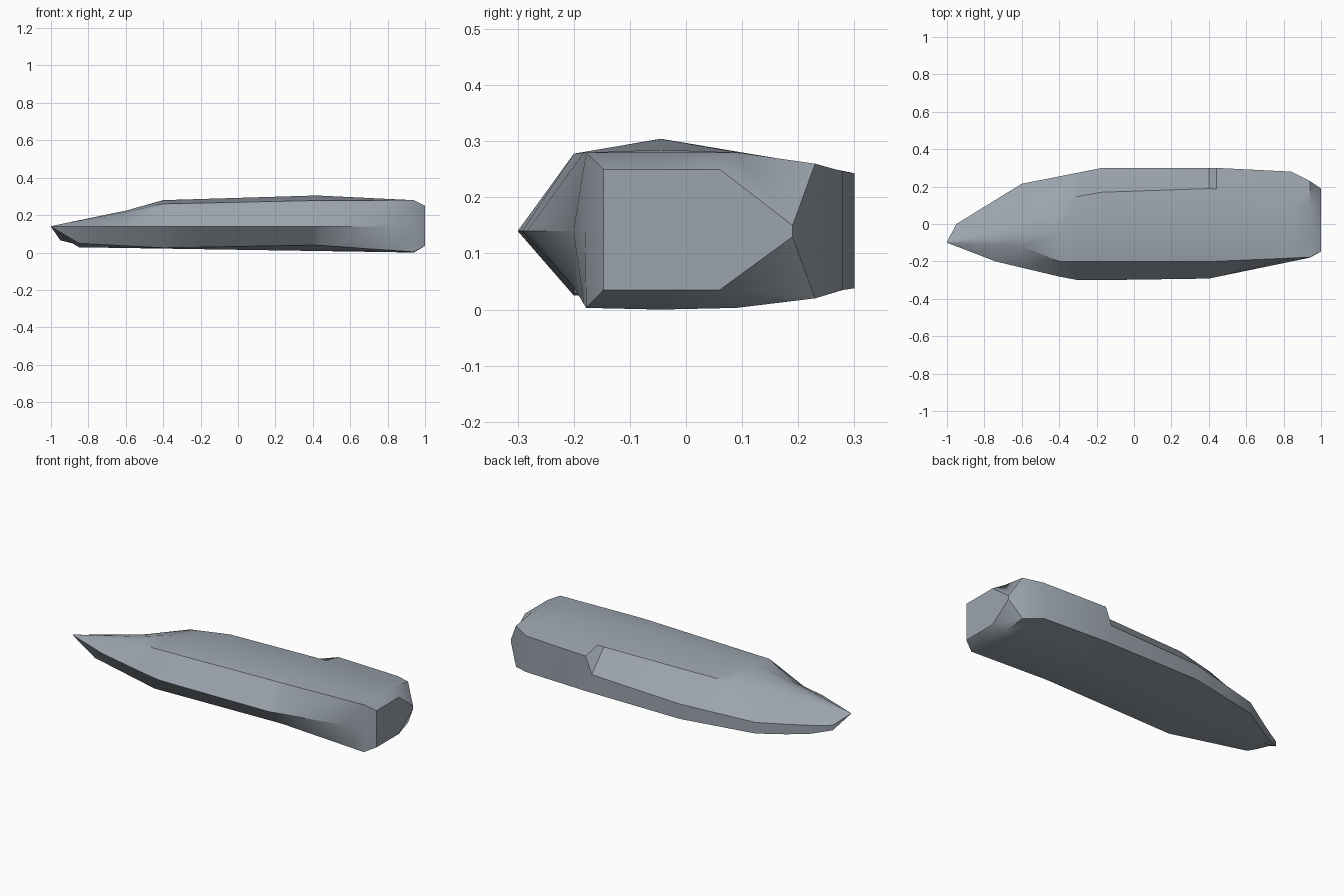
import bpy, bmesh, math

grey = bpy.data.materials.new("blue grey")
grey.diffuse_color = (0.33, 0.37, 0.42, 1)


def sample(rail, x):
    """Point on a lengthwise rail at station x."""
    for a, b in zip(rail, rail[1:]):
        if x <= b[0] + 1e-6:
            t = max(0, (x - a[0]) / (b[0] - a[0]))
            return (x, a[1] + t * (b[1] - a[1]), a[2] + t * (b[2] - a[2]))
    return rail[-1]


# Front side rails: widest line, upper shoulder, lower edge
front_mid = [(-1, -.1, .14), (-.74, -.2, .14), (-.32, -.3, .14), (.36, -.3, .14), (.94, -.18, .14), (1, -.147, .14)]
front_top = [(-1, -.099, .141), (-.57, -.12, .222), (-.4, -.2, .26), (.42, -.2, .278), (.94, -.178, .28), (1, -.147, .25)]
front_low = [(-1, -.099, .138), (-.85, -.11, .05), (-.4, -.2, .025), (.42, -.2, .04), (.94, -.178, .003), (1, -.147, .035)]

# Crown and keel
crown = [(-1, -.098, .141), (-.57, -.06, .23), (-.4, -.05, .28), (.42, -.045, .305), (.94, -.045, .28), (1, -.045, .25)]
keel = [(-1, -.098, .137), (-.93, -.07, .09), (-.85, -.04, .028), (.94, -.045, 0), (1, -.045, .035)]

# Rear side rails, with the raised block starting at x = 0.44
rear_top = [(-1, -.097, .14), (-.62, 0, .205), (-.4, .13, .245), (-.17, .17, .262), (.42, .19, .265), (.94, .09, .28), (1, .06, .25)]
rear_edge = [(-1, -.096, .139), (-.95, 0, .095), (-.82, .08, .09), (-.6, .215, .1), (-.17, .3, .125),
             (.4, .3, .145), (.44, .3, .243), (.84, .28, .246), (.94, .23, .26), (1, .19, .15)]
rear_low = [(-1, -.096, .138), (-.95, 0, .065), (-.82, .08, .035), (-.6, .215, .035), (-.17, .3, .038),
            (.44, .3, .038), (.84, .28, .035), (.94, .23, .02), (1, .19, .13)]
rear_keel = [(-1, -.097, .137), (-.93, -.03, .07), (-.82, .03, .03), (-.4, .12, .025), (.42, .14, .025), (.94, .09, .003), (1, .06, .035)]

rails = [front_mid, front_top, crown, rear_top, rear_edge, rear_low, rear_keel, keel, front_low]
stations = [-1, -.95, -.85, -.74, -.6, -.4, -.3, -.17, .4, .44, .84, .94, 1]

# Skin the hull across the rails and close both ends
bm = bmesh.new()
rings = [[bm.verts.new(sample(r, x)) for r in rails] for x in stations]
n = len(rails)
for a, b in zip(rings, rings[1:]):
    for i in range(n):
        j = (i + 1) % n
        bm.faces.new((a[i], a[j], b[j], b[i]))
bm.faces.new(rings[0])
bm.faces.new(rings[-1])
bmesh.ops.recalc_face_normals(bm, faces=bm.faces[:])

mesh = bpy.data.meshes.new("hull")
bm.to_mesh(mesh)
bm.free()
hull = bpy.data.objects.new("hull", mesh)
bpy.context.collection.objects.link(hull)
mesh.materials.append(grey)

# Smooth sides with crisp chamfers
bpy.context.view_layer.objects.active = hull
hull.select_set(True)
bpy.ops.object.shade_smooth_by_angle(angle=math.radians(35))
